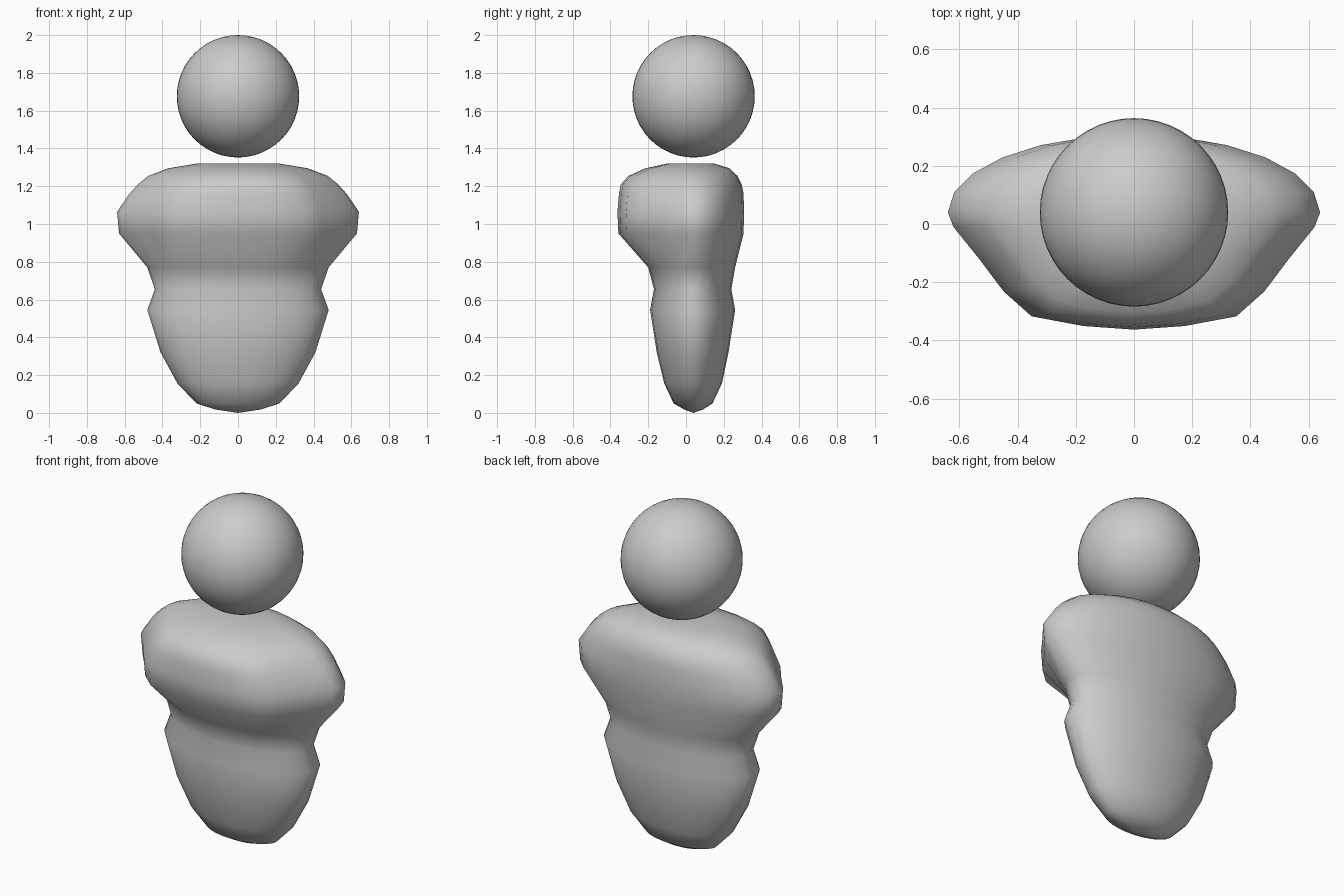
import bpy, bmesh, math

if "Cube" in bpy.data.objects:
    bpy.data.objects.remove(bpy.data.objects["Cube"])

CY = 0.04  # shared depth axis of head and torso


def finish(bm, name):
    bmesh.ops.recalc_face_normals(bm, faces=bm.faces[:])
    mesh = bpy.data.meshes.new(name)
    bm.to_mesh(mesh)
    bm.free()
    for p in mesh.polygons:
        p.use_smooth = True
    ob = bpy.data.objects.new(name, mesh)
    bpy.context.collection.objects.link(ob)
    return ob


# Head: floating ball
bm = bmesh.new()
bmesh.ops.create_uvsphere(bm, u_segments=48, v_segments=24, radius=0.324)
head = finish(bm, "head")
head.location = (0, CY, 1.676)

# Torso rings: height, half width, front y, back y, how chest-shaped the front is
rings = [
    (0.018, 0.12, -0.01, 0.09, 0),
    (0.05, 0.22, -0.065, 0.14, 0),
    (0.155, 0.32, -0.115, 0.19, 0),
    (0.32, 0.41, -0.155, 0.225, 0),
    (0.545, 0.48, -0.19, 0.26, 0),
    (0.655, 0.44, -0.17, 0.24, 0),
    (0.77, 0.48, -0.20, 0.26, 0.2),
    (0.95, 0.63, -0.358, 0.305, 1),
    (1.065, 0.64, -0.363, 0.307, 1),
    (1.16, 0.575, -0.355, 0.305, 1),
    (1.21, 0.53, -0.345, 0.295, 0.9),
    (1.255, 0.475, -0.305, 0.272, 0.7),
    (1.295, 0.37, -0.215, 0.23, 0.4),
    (1.320, 0.22, -0.10, 0.15, 0),
]
# Front quarter of the chest outline, side to middle, as unit fractions
chest = [(1, 0), (0.97, 0.125), (0.83, 0.40), (0.70, 0.675),
         (0.55, 0.887), (0.27, 0.97), (0, 1)]


def outline(blend):
    """Closed unit outline: chest-blended front half and elliptical back half."""
    ell = [(math.cos(math.radians(15 * i)), math.sin(math.radians(15 * i))) for i in range(7)]
    front = [(e[0] + (c[0] - e[0]) * blend, e[1] + (c[1] - e[1]) * blend)
             for e, c in zip(ell, chest)]
    half = [(x, -y) for x, y in reversed(front)] + ell[1:]
    return half + [(-x, y) for x, y in reversed(half[1:-1])]


bm = bmesh.new()
loops = []
for z, w, yf, yb, blend in rings:
    loops.append([bm.verts.new((x * w, CY + (y * (CY - yf) if y < 0 else y * (yb - CY)), z))
                  for x, y in outline(blend)])
n = len(loops[0])
for a, b in zip(loops, loops[1:]):
    for i in range(n):
        j = (i + 1) % n
        bm.faces.new((a[i], a[j], b[j], b[i]))
# Round off the bottom tip and dish the neck
for loop, z in ((loops[0], 0.0), (loops[-1], 1.312)):
    tip = bm.verts.new((0, CY, z))
    for i in range(n):
        bm.faces.new((loop[i], loop[(i + 1) % n], tip))
finish(bm, "torso")
